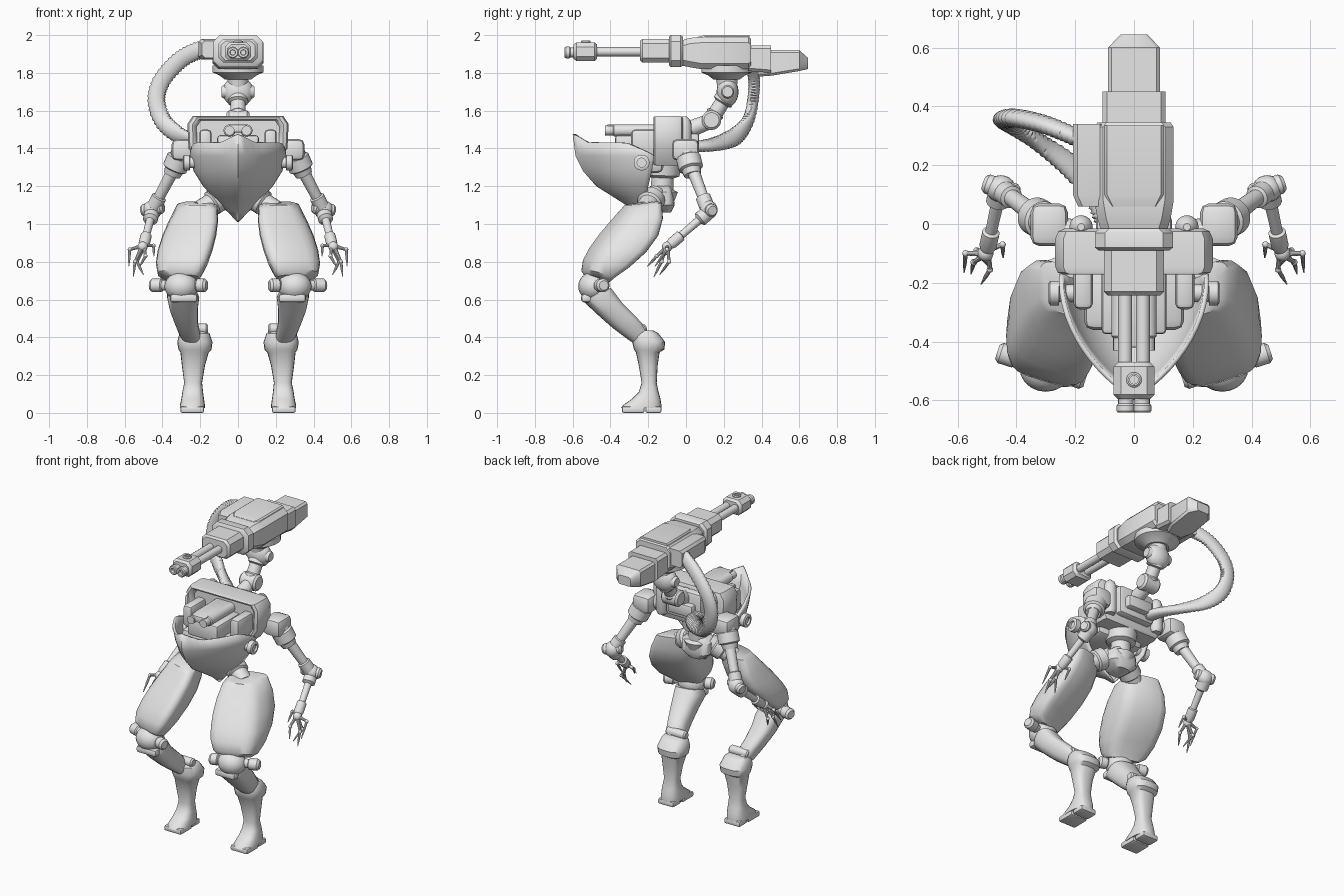
import bpy, bmesh, math
from mathutils import Vector

grey = bpy.data.materials.new("light_grey")
grey.diffuse_color = (0.8, 0.8, 0.8, 1)


def finish(name, bm, mirror=False, angle=35):
    bmesh.ops.recalc_face_normals(bm, faces=bm.faces)
    me = bpy.data.meshes.new(name)
    bm.to_mesh(me)
    bm.free()
    me.materials.append(grey)
    me.shade_smooth()
    me.set_sharp_from_angle(angle=math.radians(angle))
    ob = bpy.data.objects.new(name, me)
    bpy.context.collection.objects.link(ob)
    if mirror:
        ob.modifiers.new("mirror", 'MIRROR').use_mirror_merge = False
    return ob


def loft(name, rings, mirror=False, angle=35):
    """Skin closed rings of equal length and cap both ends."""
    bm = bmesh.new()
    rows = [[bm.verts.new(p) for p in r] for r in rings]
    n = len(rows[0])
    for a, b in zip(rows, rows[1:]):
        for i in range(n):
            bm.faces.new((a[i], a[(i + 1) % n], b[(i + 1) % n], b[i]))
    bm.faces.new(rows[0])
    bm.faces.new(rows[-1])
    return finish(name, bm, mirror, angle)


def box(name, lo, hi, bevel=0.012, mirror=False):
    bm = bmesh.new()
    bmesh.ops.create_cube(bm, size=1)
    for v in bm.verts:
        v.co = [(l + h) / 2 + c * (h - l) for l, h, c in zip(lo, hi, v.co)]
    bmesh.ops.bevel(bm, geom=bm.edges[:], offset=bevel, segments=2, profile=0.5, affect='EDGES')
    return finish(name, bm, mirror)


def lathe(name, a, b, profile, n=20, mirror=False):
    """Turned part along a-b; profile holds (fraction, radius)."""
    a, b = Vector(a), Vector(b)
    t = (b - a).normalized()
    u = t.orthogonal().normalized()
    w = t.cross(u)
    return loft(name, [[a.lerp(b, f) + (u * math.cos(k * math.tau / n) + w * math.sin(k * math.tau / n)) * r
                        for k in range(n)] for f, r in profile], mirror)


def ball(name, c, r, mirror=False, scale=(1, 1, 1)):
    bm = bmesh.new()
    bmesh.ops.create_uvsphere(bm, u_segments=20, v_segments=12, radius=1)
    for v in bm.verts:
        v.co = Vector(c) + Vector([q * r * s for q, s in zip(v.co, scale)])
    return finish(name, bm, mirror)


def stack(name, levels, power=0.6, mirror=True, n=20, shear=0):
    """Rounded box sections (z, x0, x1, y0, y1, tilt of z along y), sheared in y along x."""
    rings = []
    for z, x0, x1, y0, y1, tilt in levels:
        ring = []
        for k in range(n):
            c, s = math.cos(k * math.tau / n), math.sin(k * math.tau / n)
            px = math.copysign(abs(c) ** power, c) * (x1 - x0) / 2
            sy = math.copysign(abs(s) ** power, s)
            half = (y1 - y0) / 2 - abs(shear) * (x1 - x0) / 2 * .7
            ring.append(((x0 + x1) / 2 + px, (y0 + y1) / 2 + sy * half + px * shear, z + tilt * sy))
        rings.append(ring)
    return loft(name, rings, mirror, 40)


def prism(name, levels):
    """Eight-sided sections along y: (y, x0, x1, z0, z1, chamfer)."""
    return loft(name, [[(x0 + c, y, z0), (x1 - c, y, z0), (x1, y, z0 + c), (x1, y, z1 - c),
                        (x1 - c, y, z1), (x0 + c, y, z1), (x0, y, z1 - c), (x0, y, z0 + c)]
                       for y, x0, x1, z0, z1, c in levels])


# Head: housing, collar, front block, tail
prism("head_housing", [(-0.03, -.11, .11, 1.84, 1.97, .03), (0.02, -.125, .125, 1.83, 1.985, .03),
                       (0.08, -.135, .135, 1.82, 1.99, .03), (0.33, -.135, .135, 1.82, 1.99, .03),
                       (0.345, -.125, .125, 1.83, 1.98, .03)])
prism("head_top_plate", [(0.06, -.08, .08, 1.97, 1.99, .008), (0.1, -.1, .1, 1.97, 2.0, .008),
                         (0.335, -.1, .1, 1.97, 2.0, .008)])
prism("head_hose_housing", [(0.06, -.19, -.1, 1.88, 1.97, .015), (0.10, -.208, -.1, 1.87, 1.98, .015),
                            (0.34, -.208, -.1, 1.87, 1.98, .015)])
prism("head_collar", [(-.09, -.12, .12, 1.84, 1.99, .035), (-.08, -.133, .133, 1.83, 2.0, .035),
                      (-.03, -.133, .133, 1.83, 2.0, .035), (-.015, -.12, .12, 1.84, 1.99, .035)])
prism("head_front_block", [(-.243, -.09, .09, 1.865, 1.97, .025), (-.23, -.102, .102, 1.855, 1.98, .025),
                           (-.08, -.102, .102, 1.855, 1.98, .025)])
prism("head_tail_block", [(.33, -.107, .107, 1.81, 1.945, .015), (.45, -.107, .107, 1.80, 1.945, .015)])
prism("head_tail_tip", [(.38, -.06, .06, 1.78, 1.87, .012), (.45, -.088, .088, 1.785, 1.92, .012),
                        (.60, -.088, .088, 1.81, 1.92, .012), (.645, -.045, .045, 1.82, 1.88, .01)])
lathe("head_turntable", (0, .215, 1.765), (0, .215, 1.84), [(0, .07), (.3, .1), (.5, .135), (1, .135)], 28)

# Twin barrels and muzzle
lathe("barrel", (.03, -.22, 1.912), (.03, -.49, 1.912), [(0, .024), (1, .024)], 16, True)
prism("muzzle", [(-.595, -.055, .055, 1.875, 1.95, .02), (-.58, -.07, .07, 1.862, 1.962, .025),
                 (-.485, -.07, .07, 1.862, 1.962, .025), (-.47, -.055, .055, 1.875, 1.95, .02)])
lathe("muzzle_tip", (.028, -.58, 1.908), (.028, -.642, 1.908),
      [(0, .026), (.5, .026), (.6, .031), (.9, .031), (1, .026), (1, .015), (.7, .013)], 16, True)
lathe("muzzle_sight", (0, -.53, 1.95), (0, -.53, 1.972), [(0, .026), (.8, .026), (1, .02), (1, .014), (.6, .014)])

# Neck
ball("neck_ball", (0, .22, 1.70), .083, scale=(1, .7, .95))
lathe("neck_joint_pin", (-.088, .22, 1.70), (.088, .22, 1.70), [(0, .028), (.06, .035), (.94, .035), (1, .028)])
lathe("neck_upper", (0, .22, 1.70), (0, .215, 1.79), [(0, .05), (1, .06)])
lathe("neck_lower", (0, .13, 1.545), (0, .215, 1.68), [(0, .04), (.3, .048), (.35, .04), (.7, .04), (.75, .055), (1, .05)])
lathe("neck_elbow", (-.06, .135, 1.55), (.06, .135, 1.55), [(0, .04), (.1, .052), (.9, .052), (1, .04)])
lathe("neck_root", (0, -.06, 1.47), (0, .13, 1.545), [(0, .07), (.4, .06), (.45, .045), (1, .04)])

# Ribbed hose from head to back
hose = [Vector(p) for p in [(-.15, .27, 1.925), (-.22, .305, 1.915), (-.31, .34, 1.865), (-.40, .36, 1.765), (-.432, .355, 1.66),
                            (-.40, .33, 1.55), (-.32, .275, 1.475), (-.22, .20, 1.435), (-.13, .11, 1.415), (-.09, .02, 1.41)]]


def spline(p, t):
    i = min(int(t), len(p) - 2)
    f = t - i
    a, b, c, d = p[max(i - 1, 0)], p[i], p[i + 1], p[min(i + 2, len(p) - 1)]
    return 0.5 * (2 * b + (c - a) * f + (2 * a - 5 * b + 4 * c - d) * f * f + (3 * b - a - 3 * c + d) * f ** 3)


rings, steps = [], 100
for s in range(steps + 1):
    t = s / steps * (len(hose) - 1)
    p = spline(hose, t)
    tan = (spline(hose, min(t + .05, len(hose) - 1)) - spline(hose, max(t - .05, 0))).normalized()
    wide = Vector((0, 1, 0)).lerp(Vector((0, .2, 1)), max(0, s / steps - .5) * 2).cross(tan).normalized()
    thin = tan.cross(wide)
    k = 1.0 if s % 2 else 0.88
    rings.append([p + wide * math.cos(a * math.tau / 16) * .049 * k + thin * math.sin(a * math.tau / 16) * .032 * k
                  for a in range(16)])
loft("hose", rings, angle=60)

# Upper torso with recessed front
outline = [(-.2, 1.31), (.2, 1.31), (.262, 1.40), (.268, 1.53), (.24, 1.572), (-.24, 1.572), (-.268, 1.53), (-.262, 1.40)]
rings = []
for y, s in [(-.14, .82), (-.165, .86), (-.172, .90), (-.165, .97), (-.145, 1), (-.05, 1), (-.025, .96), (-.015, .88)]:
    rings.append([(x * s, y, 1.44 + (z - 1.44) * (s if s < .9 else .5 + s / 2)) for x, z in outline])
loft("upper_torso", rings)
box("torso_back", (-.13, -.05, 1.36), (.13, .03, 1.55), .02)
box("back_bracket", (-.09, -.01, 1.40), (.09, .07, 1.48), .015)
lathe("back_canister", (.18, -.01, 1.34), (.18, -.01, 1.57), [(0, .03), (.1, .04), (.8, .04), (.93, .03), (1, .012)], 16, True)

# Gear inside the open hull
box("side_launcher", (.14, -.29, 1.36), (.205, -.1, 1.50), .02, True)
box("center_gear", (-.11, -.375, 1.36), (.11, -.1, 1.47), .015)
lathe("center_tube", (.045, -.1, 1.495), (.045, -.43, 1.495), [(0, .032), (.85, .032), (.87, .026), (1, .026)], 16, True)
box("center_cover", (-.05, -.42, 1.485), (.05, -.1, 1.527), .008)

# Bow-shaped front hull
bm = bmesh.new()
rows = []
for z, w, yf, yb in [(1.43, .255, -.6, -.2), (1.36, .255, -.585, -.17), (1.28, .235, -.545, -.18), (1.2, .185, -.475, -.2),
                     (1.14, .13, -.38, -.21), (1.07, .06, -.27, -.2), (1.01, .004, -.2, -.19)]:
    row = []
    for k in range(25):
        a = math.radians(-90 + k * 7.5)
        f = .8 * max(math.cos(a), 0) ** 1.1 + .2 * (1 - abs(math.sin(a))) ** 2
        dz = (.045 * max(0, f - .82) / .18 - .05 * max(0, .3 - f) / .3) if z > 1.4 else 0
        row.append(bm.verts.new((w * math.sin(a), yb + (yf - yb) * f, z + dz)))
    rows.append(row)
for a, b in zip(rows, rows[1:]):
    for i in range(24):
        bm.faces.new((a[i], a[i + 1], b[i + 1], b[i]))
hull = finish("front_hull", bm, angle=50)
sol = hull.modifiers.new("thickness", 'SOLIDIFY')
sol.thickness, sol.offset = .016, -1
box("hull_floor", (-.17, -.36, 1.27), (.17, -.12, 1.38), .03)
lathe("hull_bolt", (.2, -.235, 1.325), (.29, -.235, 1.325),
      [(0, .03), (.6, .03), (.62, .042), (.95, .042), (1, .034), (1, .024), (.85, .024)], 20, True)

# Waist, pelvis and hips
lathe("waist", (0, -.13, 1.10), (0, -.12, 1.34), [(0, .06), (.3, .085), (.35, .06), (.6, .06), (.65, .09), (1, .1)])
stack("pelvis", [(1.06, -.05, .05, -.2, -.08, 0), (1.1, -.1, .1, -.22, -.06, 0),
                 (1.17, -.1, .1, -.21, -.07, 0), (1.2, -.06, .06, -.19, -.08, 0)], mirror=False)
lathe("hip_joint", (.06, -.16, 1.16), (.2, -.22, 1.07), [(0, .05), (.2, .05), (.25, .068), (.55, .068), (.6, .055), (1, .055)], 20, True)

# Thigh and knee, turned outward
stack("thigh", [(1.11, .14, .29, -.33, -.15, .01), (1.095, .11, .325, -.355, -.12, .02), (1.02, .105, .365, -.415, -.112, .01),
                (.94, .115, .40, -.475, -.135, 0), (.86, .135, .425, -.525, -.20, -.01), (.79, .16, .435, -.555, -.29, -.02),
                (.735, .19, .425, -.56, -.37, -.02), (.71, .21, .39, -.545, -.40, -.02)], .55, shear=.3)
ball("knee_ball", (.30, -.49, .67), .085, True, (1.05, .95, .9))
lathe("knee_pin", (.165, -.53, .675), (.465, -.435, .675),
      [(0, .025), (.04, .036), (.16, .036), (.18, .028), (.78, .028), (.8, .036), (.96, .036), (1, .025)], 16, True)

# Shin and lower leg
stack("shin", [(.65, .22, .375, -.53, -.39, .01), (.61, .205, .375, -.545, -.37, .025), (.55, .213, .362, -.475, -.33, .03),
               (.48, .212, .335, -.395, -.26, .03), (.42, .20, .31, -.315, -.205, .03), (.38, .20, .285, -.27, -.19, .02)],
      .75, shear=.15)
box("knee_guard", (.215, -.555, .585), (.36, -.5, .63), .015, True)
lathe("ankle_pin", (.16, -.235, .445), (.30, -.235, .445), [(0, .02), (.06, .028), (.94, .028), (1, .02)], 16, True)
stack("lower_leg", [(.435, .17, .30, -.26, -.17, 0), (.42, .15, .31, -.28, -.145, 0), (.375, .135, .322, -.285, -.11, 0),
                    (.335, .14, .315, -.275, -.115, 0), (.32, .155, .305, -.265, -.14, 0), (.25, .175, .297, -.25, -.15, 0),
                    (.16, .19, .285, -.235, -.155, 0), (.11, .185, .295, -.25, -.145, 0), (.075, .18, .30, -.285, -.135, 0),
                    (.04, .175, .308, -.335, -.13, 0), (.025, .175, .308, -.345, -.13, 0)], .75)
box("sole_toe", (.18, -.34, 0), (.305, -.22, .035), .01, True)
box("sole_heel", (.185, -.215, 0), (.30, -.13, .035), .01, True)

# Shoulder, arm and elbow
lathe("shoulder_axle", (.2, -.03, 1.40), (.33, -.01, 1.39), [(0, .045), (1, .045)], 16, True)
box("shoulder_block", (.225, -.075, 1.335), (.352, .07, 1.45), .03, True)
lathe("shoulder_cuff", (.29, .0, 1.40), (.35, .035, 1.26),
      [(0, .05), (.3, .055), (.35, .066), (.75, .066), (.8, .052), (1, .045)], 20, True)
lathe("upper_arm", (.335, .03, 1.30), (.45, .115, 1.08), [(0, .034), (.7, .029), (.72, .04), (.95, .04), (1, .03)], 16, True)
ball("elbow", (.453, .12, 1.075), .046, True, (1.1, 1, 1.1))
lathe("elbow_pin", (.395, .10, 1.09), (.51, .14, 1.07), [(0, .025), (.1, .034), (.9, .034), (1, .025)], 16, True)
lathe("forearm", (.455, .115, 1.06), (.50, -.09, .885),
      [(0, .04), (.2, .04), (.24, .022), (.68, .02), (.7, .03), (.92, .03), (1, .022)], 16, True)
ball("palm", (.505, -.10, .88), .027, True)

# Clawed fingers
for name, pts in {"thumb": [(.50, -.09, .89), (.447, -.07, .885), (.445, -.115, .83)],
                  "inner_finger": [(.495, -.11, .87), (.49, -.155, .83), (.52, -.205, .775)],
                  "middle_finger": [(.515, -.11, .865), (.545, -.13, .80), (.555, -.17, .72)],
                  "outer_finger": [(.52, -.10, .88), (.573, -.10, .865), (.578, -.165, .775)],
                  "rear_finger": [(.505, -.095, .865), (.535, -.09, .80), (.50, -.14, .73)]}.items():
    lathe(name + "_base", pts[0], pts[1], [(0, .011), (.8, .008), (1, .01)], 10, True)
    ball(name + "_knuckle", pts[1], .011, True)
    lathe(name + "_claw", pts[1], pts[2], [(0, .008), (.5, .007), (1, .002)], 10, True)
